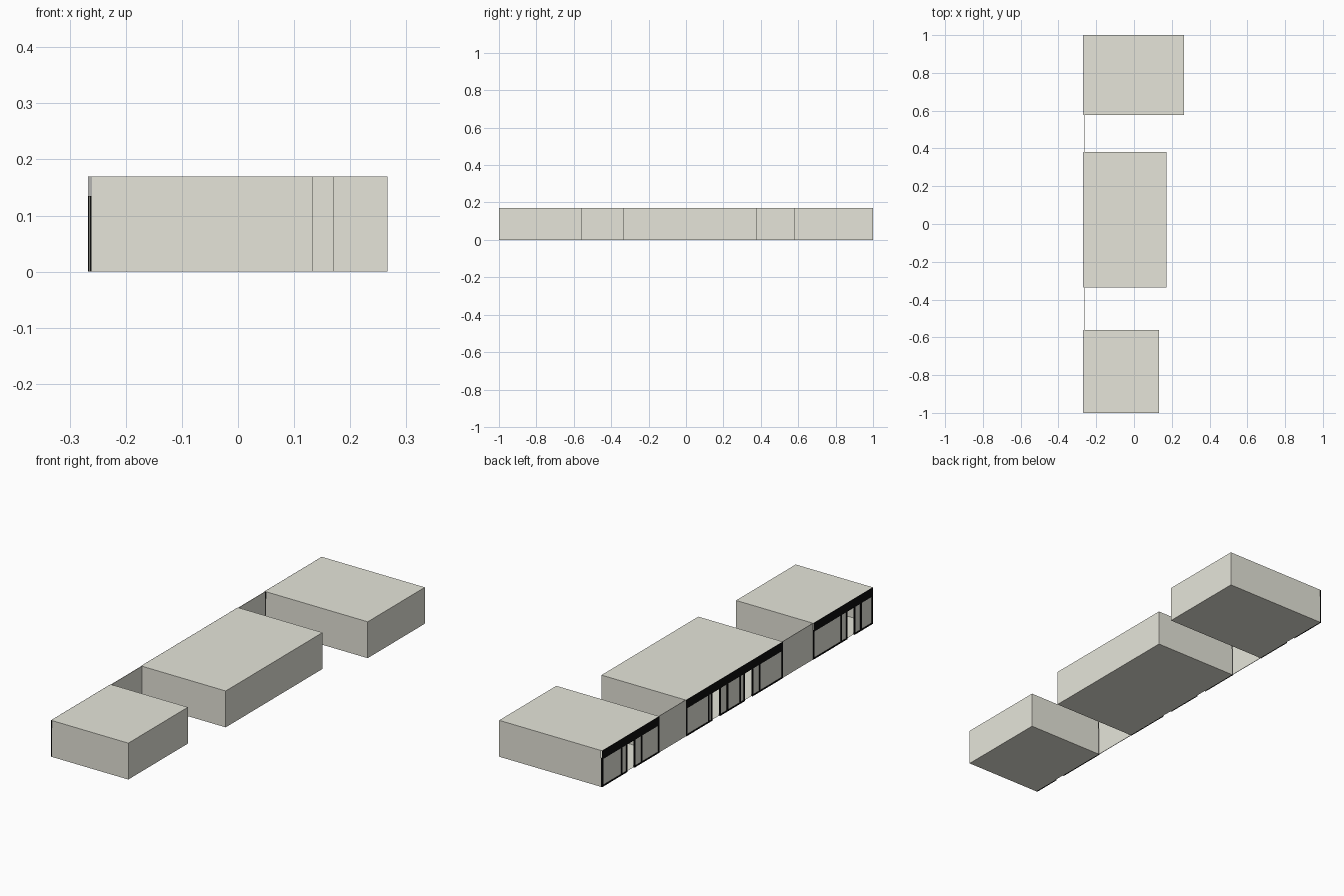
import bpy, bmesh

if "Cube" in bpy.data.objects:
    bpy.data.objects.remove(bpy.data.objects["Cube"])


def flat(name, rgb):
    m = bpy.data.materials.new(name)
    m.diffuse_color = (*rgb, 1)
    m.use_nodes = True
    m.node_tree.nodes["Principled BSDF"].inputs["Base Color"].default_value = m.diffuse_color
    return m


grey = flat("warm_light_grey", (0.79, 0.785, 0.70))
black = flat("black", (0.004, 0.004, 0.004))

H = 0.17          # roof height
HEAD = 0.135      # top of the shopfront glazing
XB = -0.261       # front of the shells
XF = -0.267       # outer face of frames


def finish(bm, name, mat):
    me = bpy.data.meshes.new(name)
    bm.to_mesh(me)
    bm.free()
    me.materials.append(mat)
    ob = bpy.data.objects.new(name, me)
    bpy.context.collection.objects.link(ob)
    return ob


def add_box(bm, x0, x1, y0, y1, z0, z1):
    v = bmesh.ops.create_cube(bm, size=1)["verts"]
    for p in v:
        p.co = (x1 if p.co.x > 0 else x0,
                y1 if p.co.y > 0 else y0,
                z1 if p.co.z > 0 else z0)


def shell(name, x1, y0, y1):
    # hollow shop volume, open towards the street
    bm = bmesh.new()
    add_box(bm, XB, x1, y0, y1, 0, H)
    bm.normal_update()
    bmesh.ops.delete(bm, geom=[f for f in bm.faces if f.normal.x < -0.9],
                     context='FACES')
    # roof runs forward to meet the fascia
    for v in bm.verts:
        if v.co.x < -0.2 and v.co.z > 0.1:
            v.co.x = XB
    add_box(bm, XF + 0.001, XB, y0, y1, H - 0.001, H)
    finish(bm, name + "_shell", grey)


def fascia(name, y0, y1):
    # thin black sign band above the shopfront
    bm = bmesh.new()
    add_box(bm, XF, XF + 0.001, y0, y1, HEAD, H)
    finish(bm, name + "_fascia", black)


def shopfront(name, y0, y1, doors, posts):
    # glass panes everywhere except the door openings
    glass, frame = bmesh.new(), bmesh.new()
    y = y0
    for d0, d1 in doors + [(y1, y1)]:
        if d0 - y > 0.01:
            add_box(glass, -0.2645, -0.2635, y, d0, 0, HEAD)
            add_box(frame, XF, XB, y, d0, 0, 0.006)
        y = d1
    # head rail and mullions
    add_box(frame, XF, XB, y0, y1, HEAD - 0.006, HEAD)
    w = 0.004
    edges = [y0 + w, y1 - w] + posts + [e for d in doors for e in d]
    for e in edges:
        add_box(frame, XF, XB, e - w, e + w, 0, HEAD)
    finish(glass, name + "_windows", grey)
    finish(frame, name + "_window_frames", black)


# name, back x, y range, door openings, extra mullions
shops = [
    ("south_shop", 0.133, -1.0, -0.56, [(-0.868, -0.808)], [-0.913, -0.768]),
    ("middle_shop", 0.171, -0.335, 0.38,
     [(-0.115, -0.05), (0.125, 0.19)], [-0.165, -0.022, 0.073, 0.213]),
    ("north_shop", 0.266, 0.578, 1.0, [(0.757, 0.818)], [0.705, 0.855]),
]
for name, x1, y0, y1, doors, posts in shops:
    shell(name, x1, y0, y1)
    fascia(name, y0, y1)
    shopfront(name, y0, y1, doors, posts)

# thin screen walls linking the shops
for name, y0, y1 in (("south_link_wall", -0.56, -0.335),
                     ("north_link_wall", 0.38, 0.578)):
    bm = bmesh.new()
    add_box(bm, -0.265, -0.2625, y0, y1, 0, H)
    finish(bm, name, grey)
